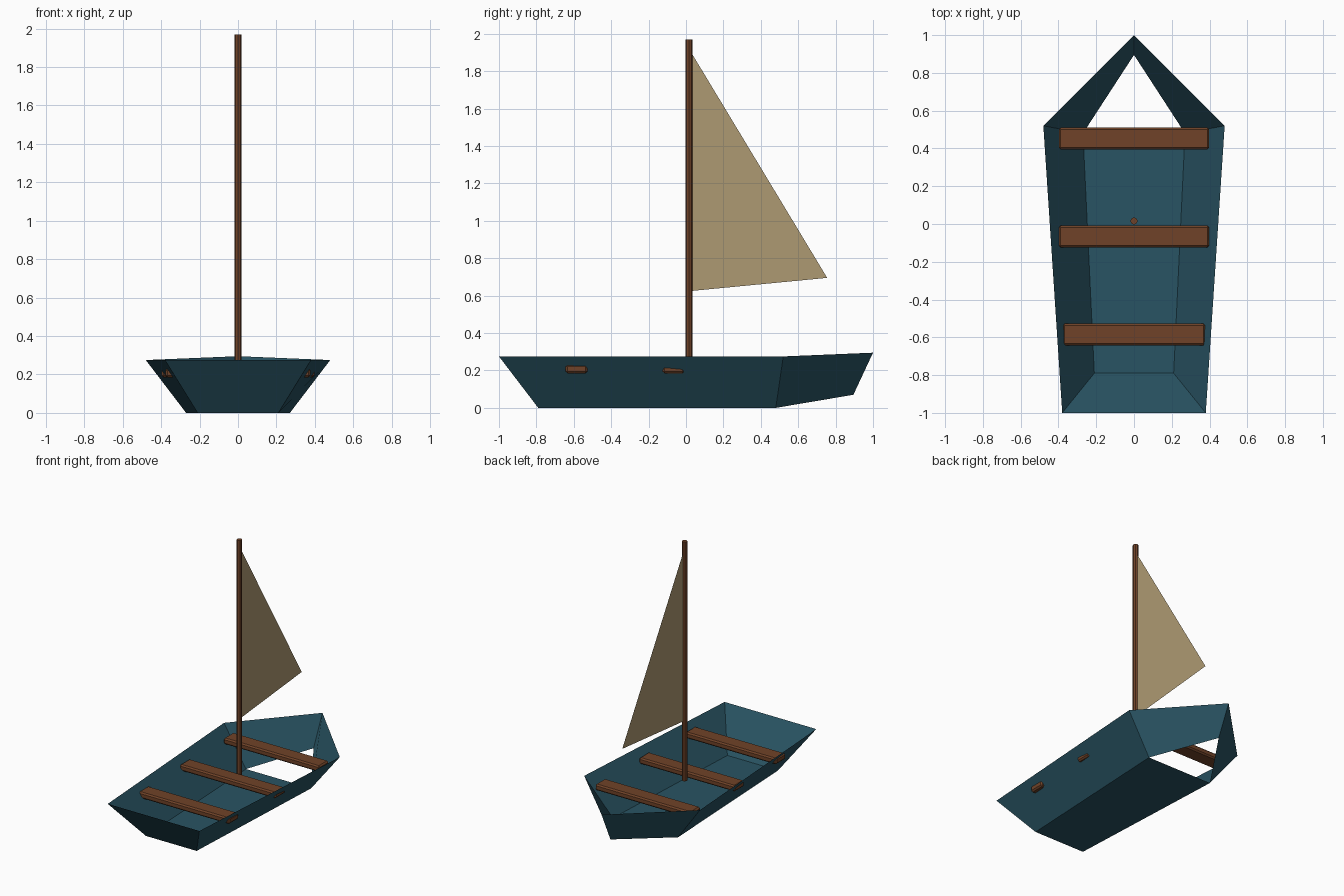
import bpy, bmesh

if "Cube" in bpy.data.objects:
    bpy.data.objects.remove(bpy.data.objects["Cube"])


def material(name, rgb):
    m = bpy.data.materials.new(name)
    m.diffuse_color = (*rgb, 1)
    m.use_nodes = True
    m.node_tree.nodes["Principled BSDF"].inputs["Base Color"].default_value = m.diffuse_color
    return m


PAINT = material("blue_paint", (0.022, 0.088, 0.125))
WOOD = material("brown_wood", (0.16, 0.055, 0.021))
CLOTH = material("tan_cloth", (0.42, 0.32, 0.17))


def finish(name, bm, mat):
    mesh = bpy.data.meshes.new(name)
    bm.to_mesh(mesh)
    bm.free()
    mesh.materials.append(mat)
    ob = bpy.data.objects.new(name, mesh)
    bpy.context.collection.objects.link(ob)
    return ob


def outline(bm, half):
    """Closed loop of vertices from the right half, mirrored across x = 0."""
    left = [(-x, y, z) for x, y, z in reversed(half) if x > 0]
    return [bm.verts.new(p) for p in half + left]


# Hull: open thin shell, stern corner -> shoulder -> bow
bm = bmesh.new()
rim = outline(bm, [(0.38, -1.0, 0.275), (0.48, 0.52, 0.275), (0, 1.0, 0.295)])
keel = outline(bm, [(0.21, -0.79, 0), (0.27, 0.48, 0), (0, 0.895, 0.07)])
for i in range(5):
    j = (i + 1) % 5
    bm.faces.new((keel[i], keel[j], rim[j], rim[i]))
# Floor stops at the shoulders, leaving the opening under the bow
bm.faces.new((keel[0], keel[4], keel[3], keel[1]))
finish("hull", bm, PAINT)

# Seats: chamfered planks across the hull
for name, y, half_width in (("front_seat", -0.585, 0.377),
                            ("middle_seat", -0.067, 0.398),
                            ("back_seat", 0.452, 0.398)):
    bm = bmesh.new()
    bmesh.ops.create_cube(bm, size=1)
    bmesh.ops.scale(bm, vec=(2 * half_width, 0.116, 0.046), verts=bm.verts)
    bmesh.ops.translate(bm, vec=(0, y, 0.208), verts=bm.verts)
    bmesh.ops.bevel(bm, geom=bm.edges[:], offset=0.01, segments=1,
                    affect='EDGES')
    finish(name, bm, WOOD)

# Mast: eight-sided pole standing behind the middle seat
MAST_BOTTOM, MAST_TOP = 0.178, 1.97
bm = bmesh.new()
bmesh.ops.create_cone(bm, cap_ends=True, segments=8, radius1=0.019,
                      radius2=0.019, depth=MAST_TOP - MAST_BOTTOM)
bmesh.ops.translate(bm, vec=(0, 0.016, (MAST_TOP + MAST_BOTTOM) / 2),
                    verts=bm.verts)
finish("mast", bm, WOOD)

# Sail: a single flat triangle
bm = bmesh.new()
bm.faces.new([bm.verts.new(p) for p in
              ((0, 0.028, 0.625), (0, 0.755, 0.695), (0, 0.028, 1.9))])
finish("sail", bm, CLOTH)
